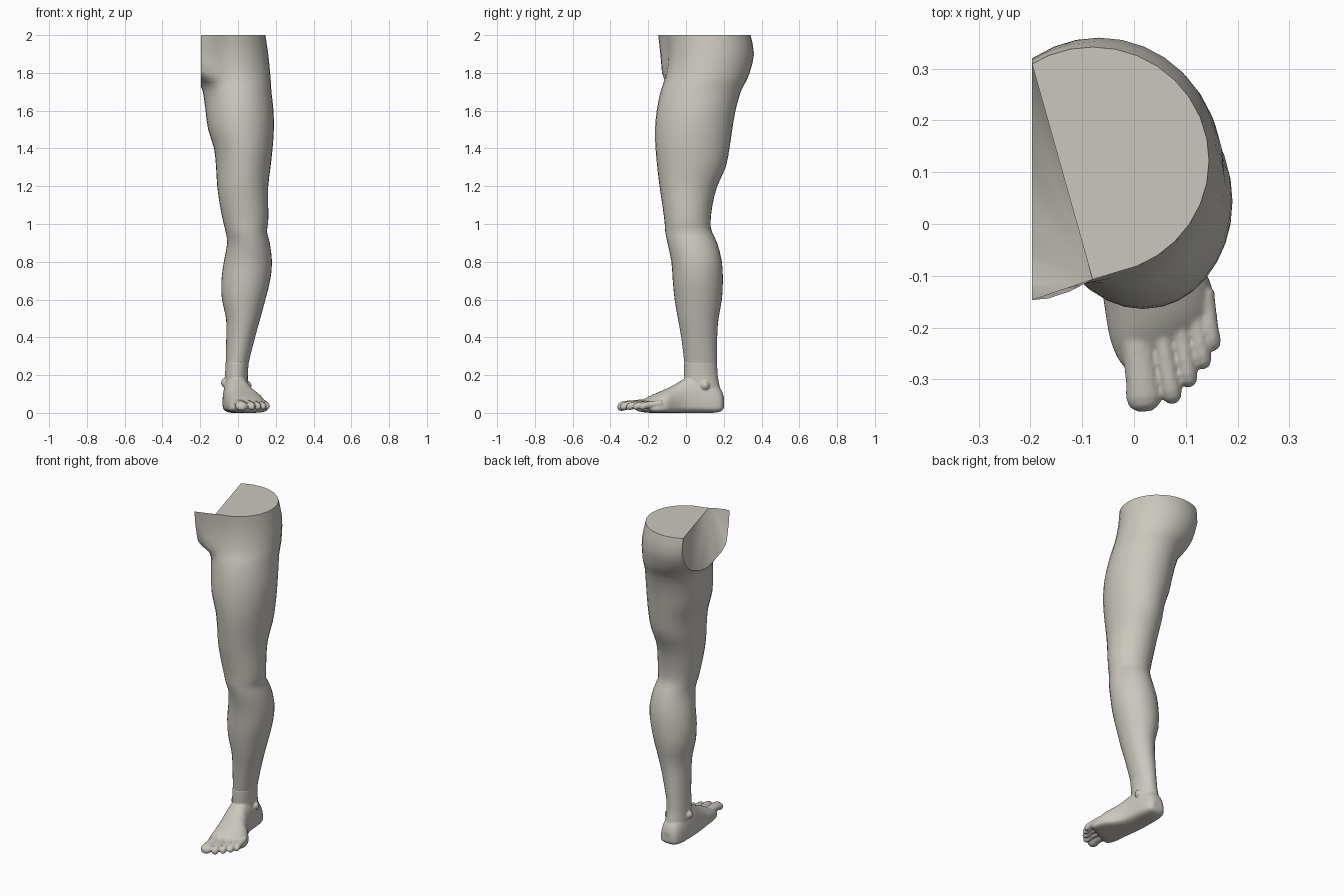
import bpy, bmesh, math
from mathutils import Vector

if "Cube" in bpy.data.objects:
    bpy.data.objects.remove(bpy.data.objects["Cube"])

skin = bpy.data.materials.new("warm_grey_skin")
skin.diffuse_color = (0.60, 0.575, 0.52, 1)
skin.use_nodes = True
skin.node_tree.nodes["Principled BSDF"].inputs["Base Color"].default_value = skin.diffuse_color
CUT = -0.197  # body mid-plane


def spline(rows, steps):
    """Catmull-Rom through rows of numbers."""
    out = []
    for i in range(len(rows) - 1):
        a, b, c, d = (rows[min(max(i + k, 0), len(rows) - 1)] for k in (-1, 0, 1, 2))
        for s in range(steps):
            t = s / steps
            out.append([0.5 * (2 * q + (r - p) * t + (2 * p - 5 * q + 4 * r - w) * t * t
                               + (3 * q - p - 3 * r + w) * t ** 3)
                        for p, q, r, w in zip(a, b, c, d)])
    return out + [list(rows[-1])]


def loft(bm, rings, cap_start=True, cap_end=True):
    vs = [[bm.verts.new(p) for p in ring] for ring in rings]
    n = len(vs[0])
    for a, b in zip(vs, vs[1:]):
        for i in range(n):
            bm.faces.new((a[i], a[(i + 1) % n], b[(i + 1) % n], b[i]))
    if cap_start:
        bm.faces.new(vs[0][::-1])
    if cap_end:
        bm.faces.new(vs[-1])
    return vs


def finish(bm, name):
    bmesh.ops.recalc_face_normals(bm, faces=bm.faces)
    me = bpy.data.meshes.new(name)
    bm.to_mesh(me)
    bm.free()
    me.materials.append(skin)
    ob = bpy.data.objects.new(name, me)
    bpy.context.collection.objects.link(ob)
    bpy.context.view_layer.objects.active = ob
    ob.select_set(True)
    return ob


def section(z, xl, xr, yf, yb, n=32):
    """Horizontal slice; the groin bulges forward near the mid-plane."""
    cx, cy, rx, ry = (xl + xr) / 2, (yf + yb) / 2, (xr - xl) / 2, (yb - yf) / 2
    ramp = min(max((z - 1.71) / 0.07, 0), 1)
    ring = []
    for i in range(n):
        a = math.tau * i / n
        x, y = cx + rx * math.cos(a), cy + ry * math.sin(a)
        y -= 0.62 * ramp * max(0, -0.065 - x) * min(1, max(0, -1.3 * math.sin(a)))
        ring.append((x, y, z))
    return ring


# Leg: height, inner x, outer x, front y, back y
LEG = [
    (0.26, -0.065, 0.055, -0.008, 0.165), (0.40, -0.062, 0.09, -0.025, 0.165),
    (0.50, -0.063, 0.118, -0.043, 0.172), (0.60, -0.085, 0.145, -0.06, 0.19),
    (0.70, -0.088, 0.17, -0.07, 0.195), (0.80, -0.075, 0.18, -0.077, 0.19),
    (0.90, -0.057, 0.168, -0.098, 0.165), (0.96, -0.066, 0.153, -0.11, 0.137),
    (1.01, -0.078, 0.16, -0.113, 0.13), (1.10, -0.096, 0.16, -0.125, 0.14),
    (1.20, -0.11, 0.16, -0.14, 0.165), (1.30, -0.116, 0.172, -0.152, 0.21),
    (1.40, -0.127, 0.183, -0.161, 0.23), (1.50, -0.158, 0.19, -0.164, 0.245),
    (1.60, -0.172, 0.188, -0.155, 0.262), (1.70, -0.186, 0.177, -0.135, 0.29),
    (1.75, -0.21, 0.174, -0.118, 0.315), (1.80, -0.255, 0.17, -0.105, 0.337),
    (1.90, -0.295, 0.16, -0.094, 0.36), (2.00, -0.305, 0.145, -0.098, 0.342),
]
bm = bmesh.new()
loft(bm, [section(*r) for r in spline(LEG, 2)], cap_end=False)
bmesh.ops.bisect_plane(bm, geom=bm.verts[:] + bm.edges[:] + bm.faces[:],
                       plane_co=(CUT, 0, 0), plane_no=(-1, 0, 0), clear_outer=True)
# Hip cut: flat cap plus a hollow fan behind the groin flap
top = [v for v in bm.verts if v.co.z > 1.999]
apex = min(top, key=lambda v: (v.co - Vector((-0.065, -0.1, 2))).length)
side = [e for e in bm.edges if e.is_boundary and all(abs(v.co.x - CUT) < 1e-4 for v in e.verts)]
for e in side:
    bm.faces.new((*e.verts, apex))
cap = [v for v in top if v.co.y > 0 or v.co.x >= apex.co.x - 1e-5]
cap.sort(key=lambda v: math.atan2(v.co.y - 0.12, v.co.x + 0.05))
bm.faces.new(cap)
leg = finish(bm, "leg")
bpy.ops.object.shade_smooth_by_angle(angle=math.radians(40))
leg.select_set(False)

# Foot: y, inner x, outer x, sole z, top z, forward skew towards the inner side
FOOT = [
    (0.20, -0.04, 0.02, 0.025, 0.085, 0), (0.185, -0.063, 0.043, 0.008, 0.125, 0),
    (0.14, -0.078, 0.056, 0.0, 0.17, 0), (0.06, -0.082, 0.065, 0.0, 0.20, 0),
    (0.0, -0.08, 0.078, 0.0, 0.185, 0), (-0.06, -0.072, 0.105, 0.0, 0.15, 0.1),
    (-0.12, -0.06, 0.142, 0.0, 0.12, 0.2), (-0.18, -0.048, 0.155, 0.0, 0.092, 0.35),
    (-0.215, -0.033, 0.155, 0.005, 0.07, 0.45), (-0.235, -0.02, 0.145, 0.015, 0.055, 0.5),
]


def foot_section(y, xl, xr, z0, z1, skew, n=32):
    ring = []
    for i in range(n):
        a = math.tau * i / n
        c, s = math.cos(a), math.sin(a)
        x = (xl + xr) / 2 + (xr - xl) / 2 * math.copysign(abs(c) ** 0.8, c)
        low = z0 + 0.28 * (z1 - z0)  # flat sole, tall arched top
        z = low + (z1 - low) * s if s > 0 else low - (low - z0) * abs(s) ** 0.5
        ring.append((x, y + skew * (x - (xl + xr) / 2), z))
    return ring


bm = bmesh.new()
loft(bm, [foot_section(*r) for r in spline(FOOT, 3)])
# Ankle stem
ANKLE = [(0.06, -0.07, 0.05, 0.01, 0.185), (0.13, -0.072, 0.053, -0.005, 0.18),
         (0.20, -0.069, 0.052, -0.01, 0.168), (0.27, -0.065, 0.057, -0.01, 0.165)]
loft(bm, [section(*r) for r in spline(ANKLE, 3)])
# Ankle bones
for x, y, z in ((0.047, 0.1, 0.145), (-0.066, 0.07, 0.16)):
    made = bmesh.ops.create_uvsphere(bm, u_segments=16, v_segments=8, radius=0.025)
    bmesh.ops.translate(bm, verts=made["verts"], vec=(x, y, z))
# Toes: base x, base y, tip x, tip y, radius
TOES = [(0.005, -0.21, 0.022, -0.362, 0.035), (0.05, -0.20, 0.076, -0.347, 0.021),
        (0.085, -0.18, 0.108, -0.315, 0.019), (0.113, -0.16, 0.136, -0.28, 0.018),
        (0.138, -0.13, 0.153, -0.245, 0.018)]
for bx, by, tx, ty, r in TOES:
    d = Vector((tx - bx, ty - by, 0))
    side_dir = Vector((-d.y, d.x, 0)).normalized()
    rings = []
    for t, k, h in ((0, 0.95, 0.05), (0.4, 0.9, 0.045), (0.65, 0.9, 0.042),
                    (0.82, 1.0, 0.036), (0.93, 0.85, 0.033), (1.0, 0.4, 0.031)):
        c = Vector((bx, by, h)) + d * t
        rings.append([c + side_dir * r * k * math.cos(math.tau * i / 14)
                      + Vector((0, 0, min(0.026, r * 1.1) * k * math.sin(math.tau * i / 14)))
                      for i in range(14)])
    loft(bm, rings)
foot = finish(bm, "foot")
# Blend foot, ankle and toes into one skin
rm = foot.modifiers.new("blend", "REMESH")
rm.mode, rm.voxel_size, rm.use_smooth_shade = "VOXEL", 0.005, True
sm = foot.modifiers.new("soften", "SMOOTH")
sm.factor, sm.iterations = 0.5, 4
